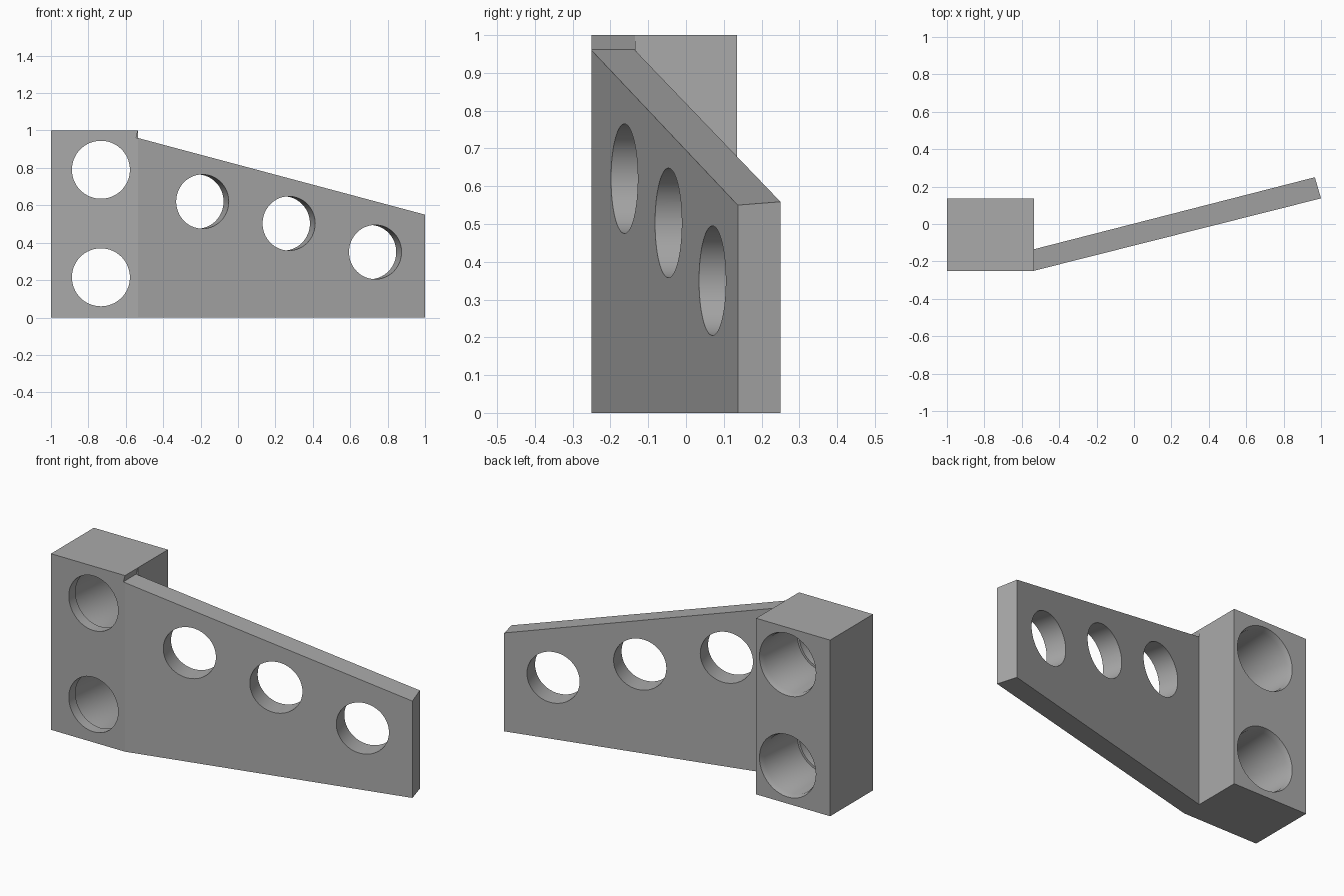
import bpy, bmesh, math
from mathutils import Vector, Matrix

cube = bpy.data.objects.get("Cube")
if cube:
    bpy.data.objects.remove(cube, do_unlink=True)

grey = bpy.data.materials.new("plain grey")
grey.use_nodes = True
grey.diffuse_color = (0.4, 0.4, 0.4, 1)
grey.node_tree.nodes["Principled BSDF"].inputs["Base Color"].default_value = (0.4, 0.4, 0.4, 1)


def finish(name, bm):
    bmesh.ops.recalc_face_normals(bm, faces=bm.faces)
    mesh = bpy.data.meshes.new(name)
    bm.to_mesh(mesh)
    bm.free()
    mesh.materials.append(grey)
    obj = bpy.data.objects.new(name, mesh)
    bpy.context.collection.objects.link(obj)
    return obj


def prism(name, outline, offset):
    """Extrude a closed outline along an offset vector."""
    bm = bmesh.new()
    face = bm.faces.new([bm.verts.new(p) for p in outline])
    new = bmesh.ops.extrude_face_region(bm, geom=[face])["geom"]
    bmesh.ops.translate(bm, vec=offset, verts=[g for g in new if isinstance(g, bmesh.types.BMVert)])
    return finish(name, bm)


def bore(name, origin, turn, profile, sides=64):
    """Revolve (depth, radius) steps about the local y axis."""
    bm = bmesh.new()
    rings = []
    for depth, radius in profile:
        angles = [math.tau * i / sides for i in range(sides)]
        rings.append([bm.verts.new((radius * math.cos(a), depth, radius * math.sin(a))) for a in angles])
    for a, b in zip(rings, rings[1:]):
        for i in range(sides):
            j = (i + 1) % sides
            bm.faces.new((a[i], a[j], b[j], b[i]))
    bm.faces.new(rings[0])
    bm.faces.new(rings[-1])
    bm.transform(Matrix.Translation(origin) @ Matrix.Rotation(turn, 4, 'Z'))
    return finish(name, bm)


def cut(target, cutters):
    for cutter in cutters:
        mod = target.modifiers.new("cut", 'BOOLEAN')
        mod.operation, mod.solver, mod.object = 'DIFFERENCE', 'EXACT', cutter
        bpy.context.view_layer.objects.active = target
        bpy.ops.object.modifier_apply(modifier=mod.name)
        bpy.data.objects.remove(cutter, do_unlink=True)
    bpy.ops.object.select_all(action='DESELECT')
    target.select_set(True)
    bpy.context.view_layer.objects.active = target
    bpy.ops.object.shade_smooth_by_angle(angle=math.radians(25))


JOINT, FRONT, BACK = -0.535, -0.25, 0.135

# Mounting block with two stepped bores and a small notch above the arm
block = prism("mounting_block", [(-1, FRONT, 0), (JOINT, FRONT, 0), (JOINT, BACK, 0), (-1, BACK, 0)], (0, 0, 1))
steps = [(FRONT - 0.1, 0.155), (FRONT + 0.06, 0.155), (FRONT + 0.06, 0.167),
         (BACK - 0.03, 0.167), (BACK, 0.177), (BACK + 0.1, 0.177)]
cutters = [bore("bore_cutter", Vector((-0.733, 0, z)), 0, steps) for z in (0.79, 0.215)]
notch = [(-0.545, -0.3, 0.962), (-0.5, -0.3, 0.95), (-0.5, -0.3, 1.04), (-0.5245, -0.3, 1.04)]
cutters.append(prism("notch_cutter", notch, (0, 0.165, 0)))
cut(block, cutters)

# Angled tapering arm, with its top edge falling along x
arm = prism("tapered_arm", [(JOINT, FRONT, 0), (1, 0.137, 0), (0.967, 0.25, 0), (JOINT, -0.135, 0)], (0, 0, 1))
for v in arm.data.vertices:
    if v.co.z > 0.5:
        v.co.z = 0.55 + 0.267 * (1 - v.co.x)

# Three holes square to the arm
slope = (0.137 - FRONT) / (1 - JOINT)
holes = []
for x, z in ((-0.19, 0.62), (0.272, 0.503), (0.734, 0.35)):
    origin = Vector((x, FRONT + slope * (x - JOINT), z))
    holes.append(bore("hole_cutter", origin, math.atan(slope), [(-0.1, 0.145), (0.25, 0.145)]))
cut(arm, holes)
